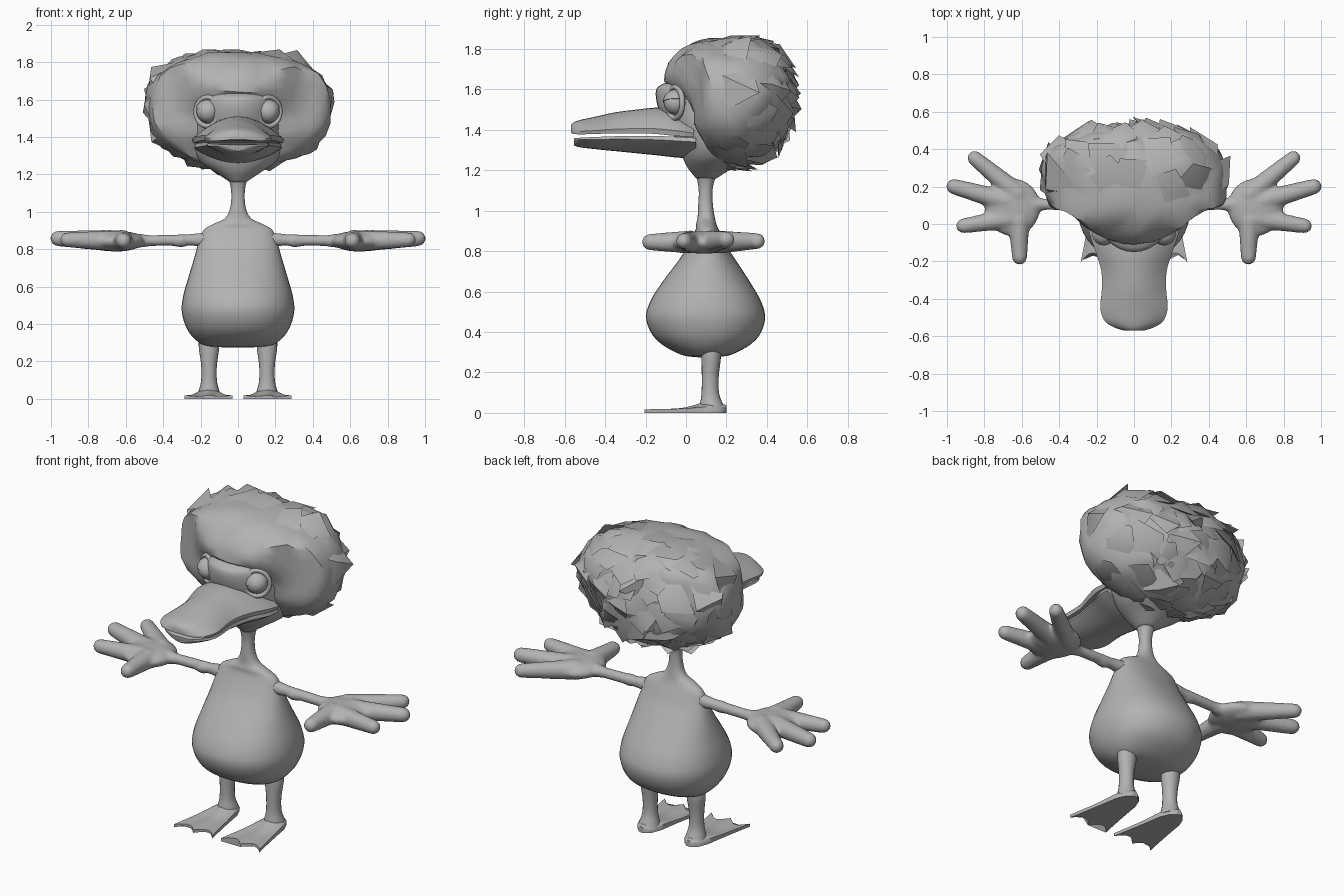
import bpy, bmesh, math, random
from mathutils import Vector, Matrix, noise

if "Cube" in bpy.data.objects:
    bpy.data.objects.remove(bpy.data.objects["Cube"])

random.seed(4)
grey = bpy.data.materials.new("grey")
grey.diffuse_color = (0.45, 0.45, 0.45, 1)
grey.use_nodes = True
grey.node_tree.nodes["Principled BSDF"].inputs["Base Color"].default_value = grey.diffuse_color


def finish(name, bm, angle=60, mirror=False):
    bmesh.ops.recalc_face_normals(bm, faces=bm.faces)
    me = bpy.data.meshes.new(name)
    bm.to_mesh(me)
    bm.free()
    ob = bpy.data.objects.new(name, me)
    bpy.context.collection.objects.link(ob)
    me.materials.append(grey)
    bpy.ops.object.select_all(action='DESELECT')
    ob.select_set(True)
    bpy.context.view_layer.objects.active = ob
    bpy.ops.object.shade_smooth_by_angle(angle=math.radians(angle))
    if mirror:
        ob.modifiers.new("mirror", 'MIRROR').use_mirror_merge = False
    return ob


def loft(bm, rings):
    """Skin a list of closed point rings and cap both ends."""
    vs = [[bm.verts.new(p) for p in r] for r in rings]
    n = len(vs[0])
    for a, b in zip(vs, vs[1:]):
        for i in range(n):
            j = (i + 1) % n
            bm.faces.new((a[i], a[j], b[j], b[i]))
    bm.faces.new(vs[0])
    bm.faces.new(vs[-1])


def smooth_rows(rows, k=4):
    """Catmull-Rom refinement of a table of section values."""
    out = []
    for i in range(len(rows) - 1):
        p = [rows[max(0, min(len(rows) - 1, i + d))] for d in (-1, 0, 1, 2)]
        for s in range(k):
            t = s / k
            out.append([0.5 * (2 * b + (c - a) * t + (2 * a - 5 * b + 4 * c - d) * t * t
                               + (3 * b - a - 3 * c + d) * t ** 3) for a, b, c, d in zip(*p)])
    return out + [list(rows[-1])]


def oval(z, cx, cy, rx, ry, e=2.0, n=40):
    ring = []
    for i in range(n):
        c, s = math.cos(math.tau * i / n), math.sin(math.tau * i / n)
        ring.append((cx + rx * math.copysign(abs(c) ** (2 / e), c),
                     cy + ry * math.copysign(abs(s) ** (2 / e), s), z))
    return ring


# Pear-shaped body and neck: z, centre y, half width, half depth
body = [(.275, .1, .08, .04), (.29, .1, .19, .13), (.36, .1, .265, .245), (.46, .097, .3, .294),
        (.55, .097, .293, .275), (.65, .1, .265, .215), (.75, .105, .235, .145),
        (.82, .105, .215, .1), (.9, .105, .185, .06), (.935, .1, .13, .05), (.965, .1, .07, .043),
        (1.02, .097, .042, .037), (1.1, .097, .036, .034), (1.17, .1, .05, .05), (1.23, .11, .09, .09)]
bm = bmesh.new()
loft(bm, [oval(z, 0, cy, rx, ry, 2.2) for z, cy, rx, ry in smooth_rows(body)])
finish("body", bm)

# Head
head = [(1.16, .1, .045, .05), (1.21, .12, .12, .11), (1.26, .15, .195, .165), (1.33, .17, .24, .21),
        (1.42, .17, .245, .26), (1.5, .17, .237, .305), (1.58, .17, .232, .32),
        (1.62, .17, .21, .3), (1.65, .17, .13, .22)]
bm = bmesh.new()
loft(bm, [oval(z, 0, cy, rx, ry, 2.05) for z, cy, rx, ry in smooth_rows(head)])
finish("head", bm)


# Bill halves: y, half width, crown height, lip height
def bill(name, rows):
    bm = bmesh.new()
    rings = []
    for y, w, crown, lip in smooth_rows(rows):
        us = [math.cos(math.pi * i / 16) for i in range(17)]
        arch = [(w * u, y, lip + (crown - lip) * (.2 + .8 * (1 - abs(u) ** 2.0))) for u in us]
        rings.append(arch + [(-w * u * .97, y, lip) for u in us])
    loft(bm, rings)
    finish(name, bm, 50)


bill("upper_bill", [(-.57, .05, 1.425, 1.385), (-.555, .1, 1.438, 1.38), (-.52, .155, 1.45, 1.378),
                    (-.45, .18, 1.465, 1.38), (-.35, .172, 1.487, 1.383), (-.25, .175, 1.5, 1.383),
                    (-.15, .205, 1.51, 1.38), (-.05, .238, 1.5, 1.37), (.04, .245, 1.46, 1.365)])
bill("lower_bill", [(-.555, .05, 1.325, 1.358), (-.53, .11, 1.315, 1.361), (-.45, .165, 1.305, 1.365),
                    (-.3, .16, 1.29, 1.37), (-.15, .185, 1.275, 1.37), (-.03, .228, 1.262, 1.365),
                    (.05, .235, 1.26, 1.36)])

# Eyes, half-closed lids and socket rims
eye_at = Vector((.162, -.05, 1.535))
facing = Vector((.5, -.86, 0)).to_track_quat('Z', 'Y').to_matrix().to_4x4()
bm = bmesh.new()
bmesh.ops.create_uvsphere(bm, u_segments=24, v_segments=16, radius=.06,
                          matrix=Matrix.Translation(eye_at))
finish("eye", bm, mirror=True)
bm = bmesh.new()
bmesh.ops.create_uvsphere(bm, u_segments=24, v_segments=16, radius=.065)
bmesh.ops.bisect_plane(bm, geom=bm.verts[:] + bm.edges[:] + bm.faces[:], plane_co=(0, 0, .005),
                       plane_no=(-.25, 0, 1), clear_inner=True)
bmesh.ops.holes_fill(bm, edges=[e for e in bm.edges if e.is_boundary])
bmesh.ops.translate(bm, verts=bm.verts, vec=eye_at)
finish("eyelid", bm, 40, mirror=True)
bm = bmesh.new()
n, m = 32, 8
grid = [[bm.verts.new(eye_at + facing @ Vector((
    (.07 + .014 * math.cos(b)) * math.cos(a), (.077 + .014 * math.cos(b)) * math.sin(a),
    .014 * math.sin(b) + .004))) for b in [math.tau * j / m for j in range(m)]]
    for a in [math.tau * i / n for i in range(n)]]
for i in range(n):
    for j in range(m):
        bm.faces.new((grid[i][j], grid[(i + 1) % n][j], grid[(i + 1) % n][(j + 1) % m],
                      grid[i][(j + 1) % m]))
finish("eye_socket", bm, mirror=True)


# Hair mass: squarish ball, wider above, flattened at the face with a forward fringe
def hair_point(d):
    ry = .265 if d.y > 0 else .37
    rx = .495 + .02 * d.z
    e = 2.6 if d.z > 0 else 2.1
    r = (abs(d.x / rx) ** e + abs(d.y / ry) ** e + abs(d.z / .315) ** e) ** (-1 / e)
    r *= 1 + .07 * noise.noise(d * 2.7) + .05 * noise.noise(d * 6) * max(.3, min(1, .6 + d.y))
    p = d * r + Vector((0, .25, 1.54))
    lift = max(0, min(1, (p.z - 1.5) / .14))
    limit = .04 + .3 * max(0, abs(p.x) - .28) + .6 * max(0, 1.42 - p.z)
    p.y = max(p.y, limit - .15 * lift * max(0, 1 - (p.x / .33) ** 2))
    p.z = min(p.z, 1.855)
    return p


bm = bmesh.new()
bmesh.ops.create_icosphere(bm, subdivisions=4, radius=1)
for v in bm.verts:
    v.co = hair_point(v.co.normalized())
finish("hair", bm, 38)

# Broad pointed tufts swept back and outwards over the hair
bm = bmesh.new()
count = 90
for k in range(count):
    h = 1 - 2 * (k + .5) / count
    a = k * 2.39996
    s = math.sqrt(1 - h * h)
    d = (Vector((s * math.cos(a), s * math.sin(a), h))
         + Vector([random.uniform(-.1, .1) for _ in range(3)])).normalized()
    if d.y < -.35:
        continue
    sweep = Vector((d.x * .5, .75, d.z * .3 - .5 * max(0, d.y)))
    flow = sweep + Vector([random.uniform(-.4, .4) for _ in range(3)])
    flow = (flow - d * flow.dot(d)).normalized()
    side = d.cross(flow)
    size = random.uniform(.8, 1.3)

    def at(along, across, up):
        q = (d + flow * along * size + side * across * size).normalized()
        return bm.verts.new(hair_point(q) + q * up * size)

    base, tip = at(-.5, 0, -.012), at(.4, random.uniform(-.12, .12), .04)
    left, right = at(.12, .38, -.006), at(.12, -.38, -.006)
    ridge, root = at(.05, random.uniform(-.1, .1), .022), at(.1, 0, -.03)
    for tri in ((base, ridge, left), (base, right, ridge), (left, ridge, tip), (ridge, right, tip),
                (left, tip, root), (tip, right, root), (base, left, root), (base, root, right)):
        bm.faces.new(tri)
for v in bm.verts:
    v.co.z = min(v.co.z, 1.868)
finish("hair_tufts", bm, 48)


# Arms and hands: tapered capsules fused into one soft skin
def capsule(bm, a, b, ra, rb):
    a, b = Vector(a), Vector(b)
    axis = b - a
    rot = axis.to_track_quat('Z', 'Y').to_matrix()
    length, rings = axis.length, []
    prof = [(-ra * math.cos(t), ra * math.sin(t)) for t in (.15, .5, .9, 1.25, 1.57)]
    prof += [(length + rb * math.cos(t), rb * math.sin(t)) for t in (1.57, 1.25, .9, .5, .15)]
    for h, r in prof:
        rings.append([a + rot @ Vector((r * math.cos(math.tau * i / 16),
                                        r * math.sin(math.tau * i / 16), h)) for i in range(16)])
    loft(bm, rings)


bm = bmesh.new()
for a, b, ra, rb in [((.15, .105, .85), (.23, .105, .85), .042, .035),
                     ((.22, .105, .85), (.5, .105, .845), .032, .03),
                     ((.48, .105, .845), (.62, .1, .845), .032, .05),
                     ((.615, .02, .845), (.612, -.178, .845), .058, .041),
                     ((.66, .03, .845), (.912, -.01, .85), .056, .04),
                     ((.68, .12, .845), (.962, .2, .857), .058, .042),
                     ((.62, .16, .845), (.852, .352, .85), .058, .04),
                     ((.3, .1, .845), (.36, .105, .845), .036, .028)]:
    capsule(bm, a, b, ra, rb)
bmesh.ops.create_uvsphere(bm, u_segments=32, v_segments=16, radius=1,
                          matrix=Matrix.Translation((.65, .09, .843)) @ Matrix.Diagonal((.15, .155, .056, 1)))
arm = finish("arm_and_hand", bm)
mod = arm.modifiers.new("fuse", 'REMESH')
mod.mode, mod.voxel_size, mod.use_smooth_shade = 'VOXEL', .011, True
mod = arm.modifiers.new("soften", 'SMOOTH')
mod.factor, mod.iterations = .5, 6
arm.modifiers.new("mirror", 'MIRROR').use_mirror_merge = False

# Legs
bm = bmesh.new()
legs = [(.02, .13, .062, .065), (.05, .125, .053, .055), (.1, .12, .042, .043), (.18, .12, .042, .042),
        (.28, .125, .055, .048), (.36, .125, .05, .045)]
loft(bm, [oval(z, .155, cy, rx, ry, n=20) for z, cy, rx, ry in smooth_rows(legs)])
finish("leg", bm, mirror=True)

# Webbed feet: fan from the heel with three toe points and scalloped webs
bm = bmesh.new()
rings = []
for s in [i / 14 for i in range(15)]:
    half = .06 + .068 * s ** 1.2
    if s < .2:
        half = .062 * math.sqrt(max(.05, 1 - (1 - s / .2) ** 2))
    row = []
    for i in range(25):
        u = -1 + i / 12
        web = abs(math.sin(math.pi * u)) * .05 * s ** 3
        top = .014 + .04 * math.exp(-((s - .18) / .25) ** 2) * (1 - .7 * u * u)
        toe = .016 * math.cos(math.pi * u) ** 2 * s * (1.2 - s)
        row.append((.157 + half * u, .2 - .405 * s + web, top + toe))
    rings.append(row + [(x, y, 0) for x, y, z in reversed(row)])
loft(bm, rings)
finish("webbed_foot", bm, 50, mirror=True)
